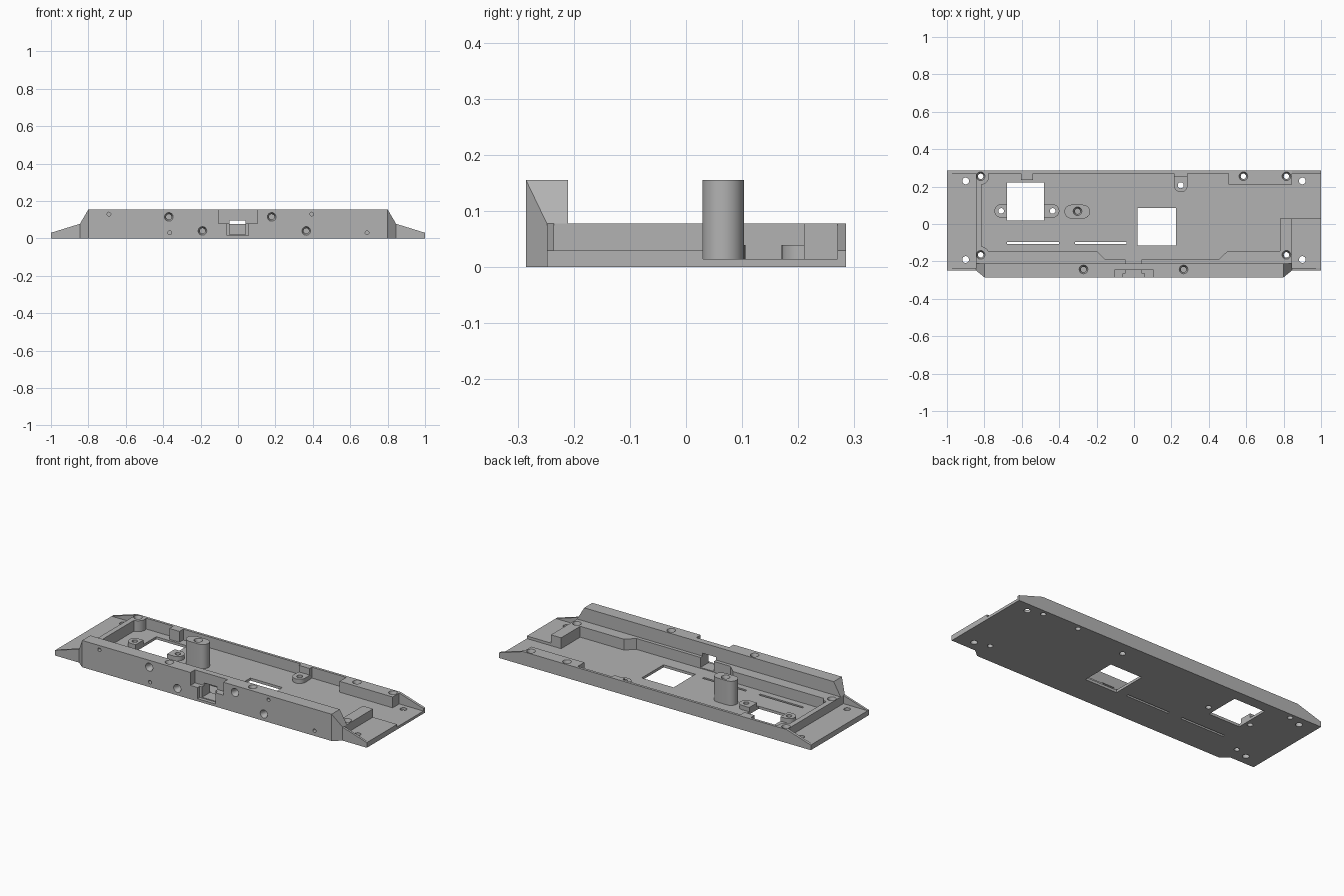
import bpy, bmesh, math
from mathutils import Matrix, Vector

if "Cube" in bpy.data.objects:
    bpy.data.objects.remove(bpy.data.objects["Cube"])

grey = bpy.data.materials.new("plain grey")
grey.diffuse_color = (0.45, 0.45, 0.45, 1)
grey.use_nodes = True
grey.node_tree.nodes["Principled BSDF"].inputs["Base Color"].default_value = grey.diffuse_color
cutters = bpy.data.collections.new("cutters")
bpy.context.scene.collection.children.link(cutters)
parts = []


def finish(bm, name, cutter=False):
    bmesh.ops.recalc_face_normals(bm, faces=bm.faces)
    me = bpy.data.meshes.new(name)
    bm.to_mesh(me)
    bm.free()
    ob = bpy.data.objects.new(name, me)
    if cutter:
        cutters.objects.link(ob)
        ob.hide_render = True
    else:
        me.materials.append(grey)
        bpy.context.scene.collection.objects.link(ob)
        parts.append(ob)
    return ob


def prism(name, pts, a, b, axis="z", cutter=False):
    """Extrude an outline from a to b along z (xy outline) or y (xz outline)."""
    bm = bmesh.new()
    place = (lambda p: (p[0], p[1], a)) if axis == "z" else (lambda p: (p[0], a, p[1]))
    face = bm.faces.new([bm.verts.new(place(p)) for p in pts])
    ext = bmesh.ops.extrude_face_region(bm, geom=[face])
    move = (0, 0, b - a) if axis == "z" else (0, b - a, 0)
    bmesh.ops.translate(bm, vec=move, verts=[v for v in ext["geom"] if isinstance(v, bmesh.types.BMVert)])
    return finish(bm, name, cutter)


def box(name, x0, x1, y0, y1, z0, z1, cutter=False):
    return prism(name, [(x0, y0), (x1, y0), (x1, y1), (x0, y1)], z0, z1, "z", cutter)


def arc(cx, cy, r, a0, a1, n=12):
    angs = [math.radians(a0 + (a1 - a0) * i / n) for i in range(n + 1)]
    return [(cx + r * math.cos(t), cy + r * math.sin(t)) for t in angs]


def hole(start, direction, depth, r, r2=None):
    """Round cutter starting at a point and going along a direction."""
    d = Vector(direction)
    bm = bmesh.new()
    rot = d.to_track_quat("Z", "Y").to_matrix().to_4x4()
    mat = Matrix.Translation(Vector(start) + d * depth / 2) @ rot
    bmesh.ops.create_cone(bm, cap_ends=True, segments=24, radius1=r,
                          radius2=r if r2 is None else r2, depth=depth, matrix=mat)
    finish(bm, "hole_cutter", True)


def screw_hole(p, direction, depth):
    """Hole with a steep countersink at its mouth."""
    d = Vector(direction)
    hole(Vector(p) - d * 0.002, d, 0.03, 0.024, 0.013)
    hole(Vector(p) - d * 0.01, d, depth, 0.0145)


# Floor plate
prism("floor_plate", [(-1, -.248), (-.845, -.248), (-.845, -.21), (.845, -.21), (.845, -.248),
                      (1, -.248), (1, .285), (-1, .285)], 0, .015)

# Low rim wall with corner bosses, thick corner block and tabs
rim = [(-.845, -.21), (.845, -.21), (.845, .03), (.78, .03), (.78, -.145), (.5, -.145),
       (.452, -.19), (-.152, -.19), (-.2, -.145)]
rim += arc(-.82, -.165, .045, 26.4, 83.6)
rim += arc(-.82, .255, .045, -83.6, 19.5)
rim += [(-.605, .27), (-.605, .235), (-.54, .235), (-.54, .27), (.215, .27), (.215, .25),
        (.285, .25), (.285, .27), (.505, .27), (.505, .21), (.845, .21), (.845, .285), (-.845, .285)]
prism("rim_wall", rim, .015, .078)

# Tall front bar with sloped, chamfered ends
bm = bmesh.new()
for s in (-1, 1):
    for x, y, z in [(.8, -.285, 0), (.8, -.285, .155), (.8, -.21, .155), (.845, -.248, 0),
                    (.845, -.248, .078), (.845, -.21, 0), (.845, -.21, .078)]:
        bm.verts.new((s * x, y, z))
bmesh.ops.convex_hull(bm, input=bm.verts)
bmesh.ops.dissolve_limit(bm, angle_limit=.01, verts=bm.verts, edges=bm.edges)
finish(bm, "front_bar")

# End pads and the sloping ribs beside them
box("left_end_pad", -1, -.845, -.235, .27, .015, .03)
box("right_end_pad", .845, 1, -.235, .03, .015, .03)
for s, side in ((-1, "left"), (1, "right")):
    wedge = [(s * .845, .015), (s, .015), (s, .03), (s * .845, .078)]
    prism(side + "_back_rib", wedge, .27, .285, "y")
    prism(side + "_front_rib", wedge, -.248, -.235, "y")

# Post and small screw bosses on the floor
prism("tall_post", arc(-.335, .066, .037, 90, 270) + arc(-.272, .066, .037, -90, 90), .015, .155)
prism("left_boss", arc(-.71, .07, .036, 90, 270) + [(-.68, .034), (-.68, .106)], .015, .04)
prism("right_boss", arc(-.435, .07, .036, -90, 90) + [(-.48, .106), (-.48, .034)], .015, .04)
prism("back_boss", arc(.25, .207, .037, 180, 360) + [(.287, .25), (.213, .25)], .015, .04)

# Cutters: floor windows and slots
box("window_cutter", -.68, -.48, .02, .222, -.1, .0145 + .0005, True)
box("window_cutter", .02, .225, -.115, .085, -.1, .1, True)
box("slot_cutter", -.68, -.4, -.108, -.095, -.1, .05, True)
box("slot_cutter", -.315, -.04, -.108, -.095, -.1, .05, True)
# Cutters: stepped notch and port in the front bar
box("notch_cutter", -.105, .105, -.32, -.245, .08, .2, True)
box("step_cutter", -.06, .055, -.31, -.265, .015, .1, True)
box("port_cutter", -.045, .04, -.3, -.16, .02, .095, True)
# Cutters: vertical holes
for x, y in [(-.82, .255), (.815, .255), (.585, .255), (-.82, -.165), (.815, -.165)]:
    screw_hole((x, y, .078), (0, 0, -1), .15)
for x, y in [(-.27, -.243), (.265, -.243), (-.302, .068)]:
    screw_hole((x, y, .155), (0, 0, -1), .1)
for x, y, r in [(-.9, .23, .018), (-.9, -.19, .018), (.9, .23, .018), (.9, -.19, .018),
                (-.71, .07, .015), (-.435, .07, .015), (.25, .207, .016)]:
    hole((x, y, .06), (0, 0, -1), .12, r)
# Cutters: holes in the front face
for x, z in [(-.37, .115), (-.19, .04), (.18, .115), (.365, .04)]:
    screw_hole((x, -.285, z), (0, 1, 0), .07)
for x, z in [(-.69, .13), (-.365, .03), (.395, .13), (.69, .03)]:
    hole((x, -.3, z), (0, 1, 0), .06, .01)

# Cut every part, then remove the cutters
for ob in parts:
    bpy.context.view_layer.objects.active = ob
    bpy.ops.object.select_all(action="DESELECT")
    ob.select_set(True)
    mod = ob.modifiers.new("cuts", "BOOLEAN")
    mod.operation = "DIFFERENCE"
    mod.solver = "EXACT"
    mod.operand_type = "COLLECTION"
    mod.collection = cutters
    bpy.ops.object.modifier_apply(modifier=mod.name)
    bpy.ops.object.shade_smooth_by_angle(angle=math.radians(30))
for ob in list(cutters.objects):
    bpy.data.objects.remove(ob)
bpy.data.collections.remove(cutters)
